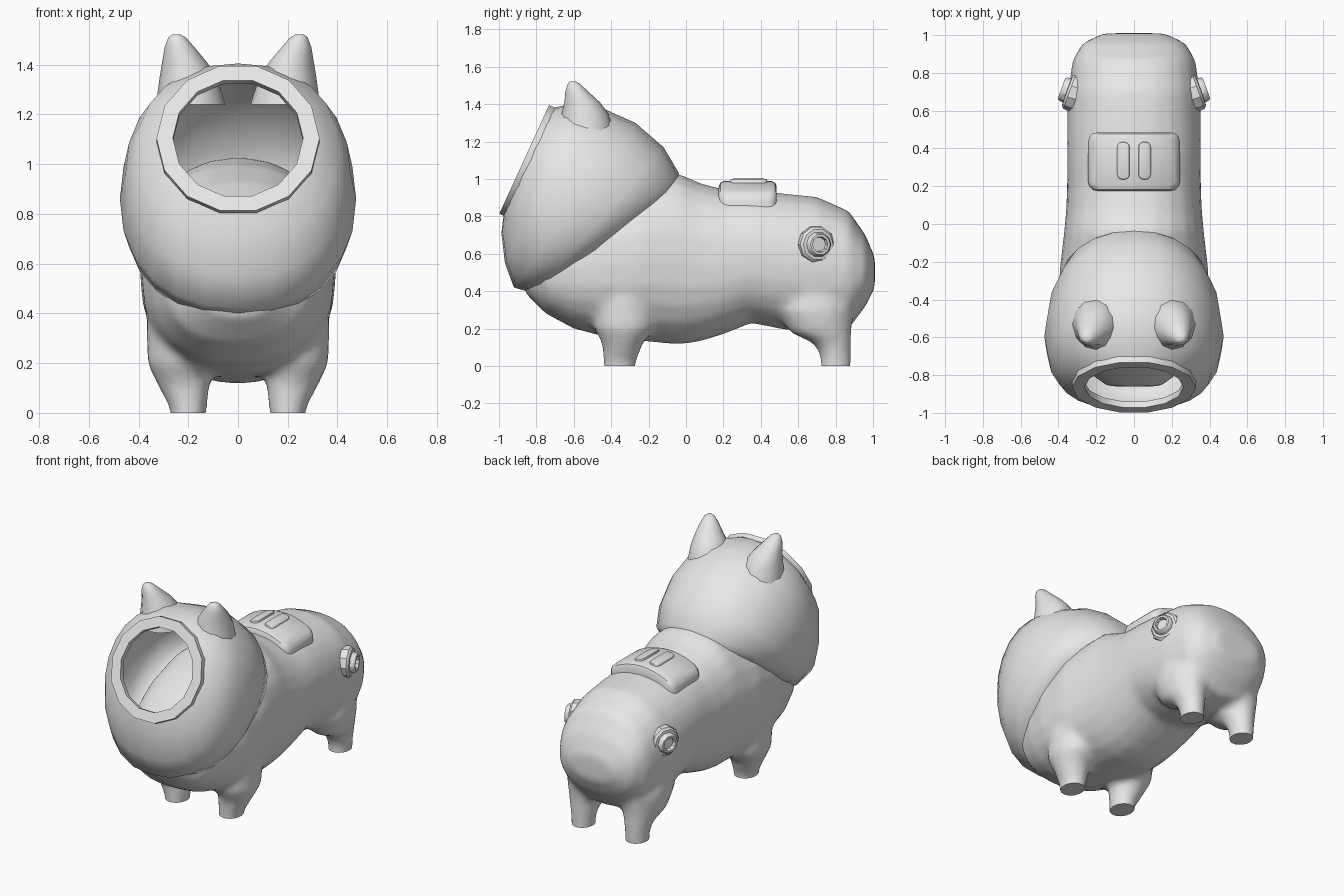
import bpy, bmesh, math
from mathutils import Vector, Matrix

if "Cube" in bpy.data.objects:
    bpy.data.objects.remove(bpy.data.objects["Cube"])

grey = bpy.data.materials.new("plain_grey")
grey.diffuse_color = (0.8, 0.8, 0.8, 1)
grey.use_nodes = True
grey.node_tree.nodes["Principled BSDF"].inputs["Base Color"].default_value = grey.diffuse_color


def finish(bm, name, angle=40):
    bmesh.ops.recalc_face_normals(bm, faces=bm.faces[:])
    me = bpy.data.meshes.new(name)
    bm.to_mesh(me)
    bm.free()
    me.materials.append(grey)
    ob = bpy.data.objects.new(name, me)
    bpy.context.collection.objects.link(ob)
    bpy.ops.object.select_all(action='DESELECT')
    ob.select_set(True)
    bpy.context.view_layer.objects.active = ob
    bpy.ops.object.shade_smooth_by_angle(angle=math.radians(angle))
    return ob


def ring(c, u, v, n=16, p=2.0):
    """Superellipse ring around c with half axes u and v."""
    out = []
    for i in range(n):
        a = 2 * math.pi * i / n
        s, t = math.cos(a), math.sin(a)
        out.append(Vector(c) + Vector(u) * math.copysign(abs(s) ** (2 / p), s)
                   + Vector(v) * math.copysign(abs(t) ** (2 / p), t))
    return out


def loft(bm, rings, caps=(True, True), loop=False):
    vs = [[bm.verts.new(p) for p in r] for r in rings]
    pairs = list(zip(vs, vs[1:])) + ([(vs[-1], vs[0])] if loop else [])
    for a, b in pairs:
        for i in range(len(a)):
            j = (i + 1) % len(a)
            bm.faces.new((a[i], a[j], b[j], b[i]))
    if caps[0]:
        bm.faces.new(vs[0])
    if caps[1]:
        bm.faces.new(vs[-1])


def stack(bm, rows, side, n=12):
    """Horizontal rings: z, x, y, half width, half depth."""
    loft(bm, [ring((side * x, y, z), (rx, 0, 0), (0, ry, 0), n)
              for z, x, y, rx, ry in rows])


# Torso: y, bottom, top, half width
torso = [(-.86, .39, .56, .14), (-.75, .28, .74, .29), (-.6, .2, .85, .35),
         (-.45, .16, .93, .385), (-.25, .135, 1.0, .395), (-.04, .115, 1.03, .37),
         (.07, .13, .98, .36), (.2, .17, .945, .355), (.35, .23, .935, .355),
         (.5, .2, .925, .355), (.7, .17, .905, .35), (.87, .2, .83, .325),
         (.96, .32, .70, .27), (1.01, .42, .58, .16)]
front_leg = [(-.06, .20, -.355, .07, .085), (.02, .20, -.355, .075, .088),
             (.12, .22, -.34, .108, .11), (.2, .24, -.33, .125, .16),
             (.35, .26, -.33, .11, .15), (.5, .25, -.3, .10, .10)]
hind_leg = [(-.06, .20, .80, .07, .08), (.05, .20, .80, .075, .083),
            (.12, .20, .785, .088, .10), (.18, .20, .72, .12, .165),
            (.3, .19, .69, .155, .21), (.45, .18, .69, .14, .18)]

# Legs and torso are fused and blended into one skin
parts = []
for rows in (front_leg, hind_leg):
    for s in (-1, 1):
        bm = bmesh.new()
        stack(bm, rows, s, 16)
        parts.append(finish(bm, "leg_blank"))
bm = bmesh.new()
loft(bm, [ring((0, y, (b + t) / 2), (w, 0, 0), (0, 0, (t - b) / 2), 24, 2.3)
          for y, b, t, w in torso])
blank = finish(bm, "body_blank")
for q in parts:
    q.select_set(True)
blank.select_set(True)
bpy.context.view_layer.objects.active = blank
bpy.ops.object.join()
m = blank.modifiers.new("fuse", 'REMESH')
m.mode, m.voxel_size = 'VOXEL', .025
m = blank.modifiers.new("blend", 'SMOOTH')
m.factor, m.iterations = .5, 5
dg = bpy.context.evaluated_depsgraph_get()
bm = bmesh.new()
bm.from_mesh(blank.evaluated_get(dg).to_mesh())
bpy.data.objects.remove(blank)
# Flat soles
cut = bmesh.ops.bisect_plane(bm, geom=bm.verts[:] + bm.edges[:] + bm.faces[:],
                             plane_co=(0, 0, 0), plane_no=(0, 0, -1), clear_outer=True)
bmesh.ops.holes_fill(bm, edges=[e for e in bm.edges if e.is_boundary])
finish(bm, "body", 45)

# Head: open shell, top point (y, z), bottom point (y, z), half width
head = [(-.715, 1.38, -.975, .81, .31), (-.60, 1.405, -.987, .71, .405),
        (-.45, 1.38, -.968, .55, .452), (-.27, 1.30, -.92, .42, .475),
        (-.12, 1.17, -.80, .385, .45), (-.04, 1.035, -.67, .45, .40),
        (-.03, .99, -.60, .52, .34)]
bm = bmesh.new()
loft(bm, [ring((0, (ty + by) / 2, (tz + bz) / 2), (w, 0, 0),
               (0, (ty - by) / 2, (tz - bz) / 2), 24, 2.0 if i == 0 else 2.2)
          for i, (ty, tz, by, bz, w) in enumerate(head)], caps=(False, False))
finish(bm, "head", 60)

# Ears
for s, nm in ((-1, "left_ear"), (1, "right_ear")):
    bm = bmesh.new()
    stack(bm, [(1.24, .19, -.53, .14, .15), (1.35, .20, -.54, .115, .125),
               (1.41, .215, -.555, .09, .095), (1.47, .235, -.585, .06, .06),
               (1.51, .245, -.60, .035, .032), (1.522, .248, -.605, .015, .015)], s)
    finish(bm, nm, 80)

# Face opening rim, tilted back
c = Vector((0, -.865, 1.105))
up = Vector((0, .416, .909))
nrm = Vector((0, -.909, .416))
bm = bmesh.new()
loft(bm, [ring(c + nrm * d, (r, 0, 0), up * r, 14)
          for r, d in ((.328, 0), (.328, -.035), (.262, -.035), (.262, 0))],
     caps=(False, False), loop=True)
finish(bm, "face_rim", 30)


def saddle(x):
    return -.075 * (x / .24) ** 2


def bent_slab(name, x0, hx, y0, hy, z0, z1, r, bevel):
    """Rounded slab bent over the back."""
    bm = bmesh.new()
    bmesh.ops.create_cube(bm, size=2)
    bmesh.ops.scale(bm, verts=bm.verts, vec=(hx, hy, (z1 - z0) / 2))
    bmesh.ops.translate(bm, verts=bm.verts, vec=(x0, y0, (z0 + z1) / 2))
    vert = [e for e in bm.edges if abs(e.verts[0].co.z - e.verts[1].co.z) > .001]
    bmesh.ops.bevel(bm, geom=vert, offset=r, segments=3, profile=.5, affect='EDGES')
    rim = [e for e in bm.edges if all(v.co.z > z1 - .001 for v in e.verts)]
    bmesh.ops.bevel(bm, geom=rim, offset=bevel, segments=2, profile=.5, affect='EDGES')
    for k in range(-4, 5):
        bmesh.ops.bisect_plane(bm, geom=bm.verts[:] + bm.edges[:] + bm.faces[:],
                               plane_co=(x0 + hx * k / 5, 0, 0), plane_no=(1, 0, 0))
    for v in bm.verts:
        v.co.z += saddle(v.co.x)
    return finish(bm, name, 40)


# Back pack with two raised bars
bent_slab("back_pack", 0, .243, .33, .155, .915, .99, .05, .03)
for s, nm in ((-1, "left_pack_bar"), (1, "right_pack_bar")):
    bent_slab(nm, s * .056, .033, .335, .10, .96, 1.003, .028, .008)

# Hip sockets: stepped eight-sided discs
for s, nm in ((-1, "left_hip_socket"), (1, "right_hip_socket")):
    ax = Vector((s * .94, .34, 0)).normalized()
    tang = ax.cross(Vector((0, 0, 1)))
    base = Vector((s * .32, .695, .65))
    bm = bmesh.new()
    loft(bm, [ring(base + ax * h, tang * r, (0, 0, r), 10)
              for r, h in ((.095, -.04), (.1, .0), (.098, .022), (.085, .035), (.068, .037),
                           (.064, .06), (.056, .068), (.043, .068), (.038, .045))])
    finish(bm, nm, 35)
